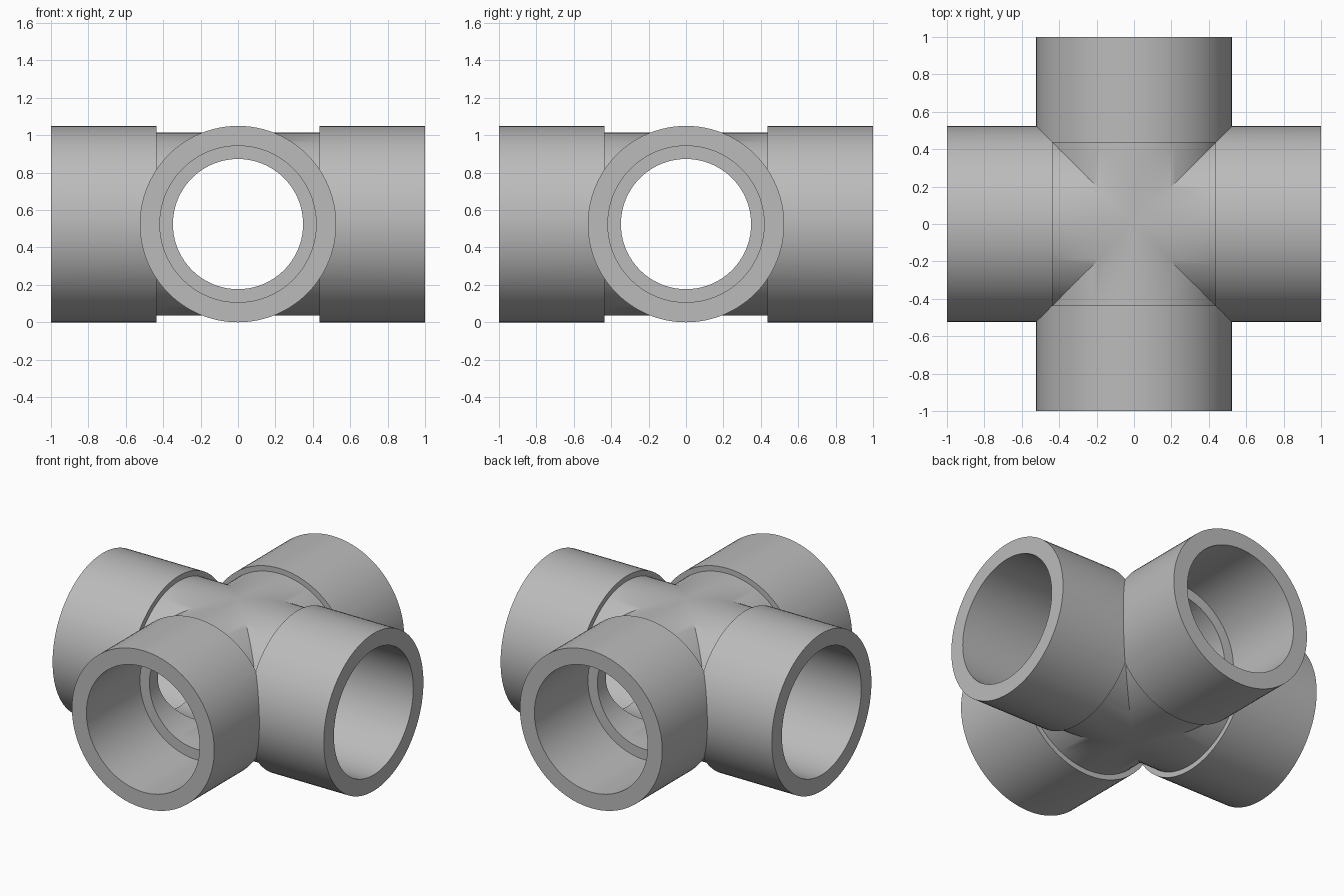
import bpy
import bmesh
import math
from mathutils import Matrix, Vector

cube = bpy.data.objects.get("Cube")
if cube:
    bpy.data.objects.remove(cube, do_unlink=True)

SEGMENTS = 96
SOCKET_R, BODY_R = 0.525, 0.49     # outer radii
RECESS_R, BORE_R = 0.418, 0.348    # inner radii
STEP = 0.436                       # where each socket starts

# Plain plastic grey
grey = bpy.data.materials.new("plain grey")
grey.use_nodes = True
color = (0.5, 0.5, 0.5, 1)
grey.diffuse_color = color
grey.node_tree.nodes["Principled BSDF"].inputs["Base Color"].default_value = color

# Wall section of one arm: distance along the arm, radius
profile = [(0, BODY_R), (STEP, BODY_R), (STEP, SOCKET_R), (1, SOCKET_R),
           (1, RECESS_R), (STEP, RECESS_R), (STEP, BORE_R), (0, BORE_R)]

bm = bmesh.new()

# Revolve the wall section around the x axis
points = [bm.verts.new((x, 0, r)) for x, r in profile]
edges = [bm.edges.new(pair) for pair in zip(points, points[1:])]
bmesh.ops.spin(bm, geom=points + edges, cent=(0, 0, 0), axis=(1, 0, 0),
               angle=math.tau, steps=SEGMENTS, use_duplicate=False)
bmesh.ops.remove_doubles(bm, verts=bm.verts[:], dist=0.0001)

# Mitre the inner end so neighbouring arms meet on the diagonals
for side in (1, -1):
    bmesh.ops.bisect_plane(bm, geom=bm.verts[:] + bm.edges[:] + bm.faces[:],
                           dist=0.00001, plane_co=(0, 0, 0),
                           plane_no=Vector((-1, side, 0)).normalized(),
                           clear_outer=True)

# Repeat the arm in all four directions and weld the mitres
arm = bm.verts[:] + bm.edges[:] + bm.faces[:]
for quarter in range(1, 4):
    copy = bmesh.ops.duplicate(bm, geom=arm)["geom"]
    bmesh.ops.rotate(bm, verts=[g for g in copy if isinstance(g, bmesh.types.BMVert)],
                     cent=(0, 0, 0),
                     matrix=Matrix.Rotation(quarter * math.pi / 2, 3, "Z"))
bmesh.ops.remove_doubles(bm, verts=bm.verts[:], dist=0.0003)
bmesh.ops.recalc_face_normals(bm, faces=bm.faces[:])
bmesh.ops.translate(bm, verts=bm.verts[:], vec=(0, 0, SOCKET_R))

mesh = bpy.data.meshes.new("cross_pipe_fitting")
bm.to_mesh(mesh)
bm.free()
mesh.materials.append(grey)
fitting = bpy.data.objects.new("cross_pipe_fitting", mesh)
bpy.context.collection.objects.link(fitting)

# Smooth walls with crisp rims and mitres
bpy.ops.object.select_all(action="DESELECT")
fitting.select_set(True)
bpy.context.view_layer.objects.active = fitting
bpy.ops.object.shade_smooth_by_angle(angle=math.radians(30))
